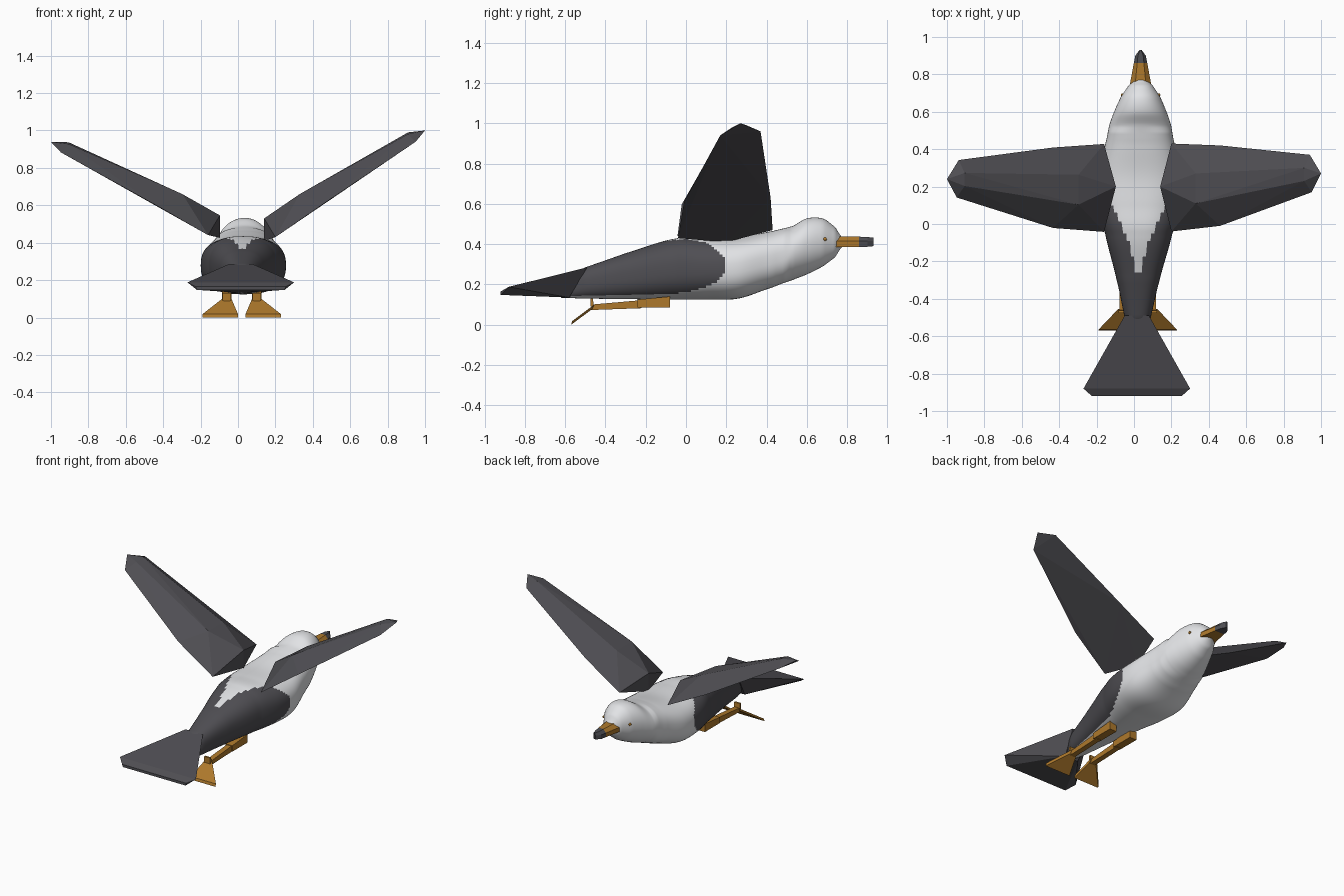
import bpy, bmesh, math
from mathutils import Vector

if "Cube" in bpy.data.objects:
    bpy.data.objects.remove(bpy.data.objects["Cube"])


def material(name, rgb):
    m = bpy.data.materials.new(name)
    m.diffuse_color = (*rgb, 1)
    m.use_nodes = True
    m.node_tree.nodes["Principled BSDF"].inputs["Base Color"].default_value = m.diffuse_color
    return m


WHITE = material("white_feathers", (0.76, 0.77, 0.79))
GREY = material("dark_grey_feathers", (0.078, 0.076, 0.086))
ORANGE = material("orange_skin", (0.42, 0.19, 0.025))
TIP = material("beak_tip_grey", (0.075, 0.075, 0.085))


def finish(name, bm, *mats):
    bmesh.ops.recalc_face_normals(bm, faces=bm.faces[:])
    me = bpy.data.meshes.new(name)
    bm.to_mesh(me)
    bm.free()
    for m in mats:
        me.materials.append(m)
    ob = bpy.data.objects.new(name, me)
    bpy.context.collection.objects.link(ob)
    return ob


def hull(name, pts, mat):
    """Faceted convex solid around a few corner points."""
    bm = bmesh.new()
    for p in pts:
        bm.verts.new(p)
    res = bmesh.ops.convex_hull(bm, input=bm.verts[:])
    loose = [v for v in bm.verts if not v.link_faces]
    bmesh.ops.delete(bm, geom=loose, context='VERTS')
    return finish(name, bm, mat)


def loft(bm, rings):
    rows = [[bm.verts.new(p) for p in r] for r in rings]
    n = len(rows[0])
    for a, b in zip(rows, rows[1:]):
        for i in range(n):
            bm.faces.new((a[i], a[(i + 1) % n], b[(i + 1) % n], b[i]))
    bm.faces.new(rows[0])
    bm.faces.new(rows[-1])


def catmull(a, b, c, d, t):
    return 0.5 * (2 * b + (c - a) * t + (2 * a - 5 * b + 4 * c - d) * t * t
                  + (3 * b - a - 3 * c + d) * t ** 3)


def centre(y):
    return 0.018 + 0.018 * (y + 0.62) / 1.39


# Body and head: y, underside z, top z, half width
SECTIONS = [(-.62, .133, .22, .025), (-.5, .13, .285, .07), (-.3, .127, .355, .115),
            (-.05, .125, .428, .18), (.1, .125, .432, .22), (.26, .13, .435, .225),
            (.43, .185, .465, .185), (.53, .222, .49, .165), (.6, .25, .528, .14),
            (.68, .29, .527, .105), (.74, .335, .485, .065), (.775, .385, .435, .03)]
rings = []
for i in range(len(SECTIONS) - 1):
    q = [Vector(SECTIONS[min(max(i + k, 0), len(SECTIONS) - 1)]) for k in (-1, 0, 1, 2)]
    steps = 12 if i < 6 else 6
    for s in range(steps + (i == len(SECTIONS) - 2)):
        t = s / steps
        _, lo, hi, w = catmull(*q, t)
        y = q[1][0] * (1 - t) + q[2][0] * t
        e = 2 / (2.5 if y < 0.5 else 2.1)
        ring = []
        for k in range(64):
            a = math.tau * k / 64
            c, sn = math.cos(a), math.sin(a)
            ring.append((centre(y) + w * math.copysign(abs(c) ** e, c), y,
                         (lo + hi) / 2 + (hi - lo) / 2 * math.copysign(abs(sn) ** e, sn)))
        rings.append(ring)
bm = bmesh.new()
loft(bm, rings)


def is_grey(p):
    """Folded back feathers: rounded side patches that meet behind the back."""
    x, y, z = abs(p.x - centre(p.y)), p.y, p.z
    if z > 0.285:
        strip = 0.05 + (y + 0.1) * 0.47 if y > -0.1 else max(0, (y + 0.3) * 0.25)
        if x < strip:
            return False
    if y < -0.1:
        return z > 0.155 + (y + 0.1) * 0.03
    r = 0.16 if z > 0.285 else 0.13
    return ((y + 0.1) / 0.3) ** 2 + ((z - 0.285) / r) ** 2 < 1


for f in bm.faces:
    f.material_index = int(is_grey(f.calc_center_median()))
body = finish("body", bm, WHITE, GREY)
bpy.context.view_layer.objects.active = body
body.select_set(True)
bpy.ops.object.shade_smooth_by_angle(angle=math.radians(35))

# Wings: flat underside outline, raised ridge on top
WING = [(.14, .2, .41), (.2, .43, .47), (.2, -.04, .43), (.46, .42, .63), (.46, -.01, .61),
        (.94, .37, .96), (.95, .17, .94), (1, .27, 1),
        (.14, .2, .53), (.33, .27, .66), (.33, .11, .66), (.91, .3, .99), (.91, .23, .98)]
hull("right_wing", WING, GREY)
# The left wing is held a little lower
hull("left_wing", [(.05 - 1.05 * x, y - .035 * (x - .14), z - .09 * (x - .32)) for x, y, z in WING], GREY)

# Fanned tail
tail = []
for s in (-1, 1):
    tail += [(.015 + s * w, y, z) for w, y, z in
             ((.065, -.49, .285), (.05, -.58, .135), (.285, -.88, .188),
              (.24, -.92, .165), (.235, -.92, .148))]
hull("tail", tail, GREY)

# Beak with a dark tip
bm = bmesh.new()
loft(bm, [[(.035 + sx * w, y, z) for sx, z in ((-1, lo), (1, lo), (1, mid), (.5, hi), (-.5, hi), (-1, mid))]
          for y, w, lo, mid, hi in ((.73, .06, .385, .415, .44), (.86, .036, .387, .415, .437),
                                    (.9, .028, .387, .415, .435), (.93, .006, .39, .415, .433))])
for f in bm.faces:
    f.material_index = int(f.calc_center_median().y > .862)
finish("beak", bm, ORANGE, TIP)

# Legs trailing backwards, webbed feet and eyes
for side, s in (("left", -1), ("right", 1)):
    def at(x, y, z):
        return (.02 + s * x, y, z)

    def bar(name, w, profile):
        hull(f"{side}_{name}", [at(.08 + k * w, y, z) for k in (-1, 1) for y, z in profile], ORANGE)

    bar("thigh", .026, ((-.08, .085), (-.08, .14), (-.24, .085), (-.24, .125)))
    bar("shank", .018, ((-.22, .082), (-.22, .122), (-.47, .073), (-.47, .1)))
    bar("hind_toe", .022, ((-.458, .09), (-.475, .09), (-.462, .13), (-.475, .13)))
    hull(f"{side}_foot", [at(*p) for p in
                          ((.055, -.455, .1), (.105, -.455, .1), (.055, -.465, .078), (.105, -.465, .078),
                           (.02, -.565, .018), (.21, -.565, .018), (.02, -.57, 0), (.21, -.57, 0))], ORANGE)
    bpy.ops.mesh.primitive_uv_sphere_add(segments=12, ring_count=8, radius=.009,
                                         location=(centre(.69) + s * .097, .69, .425))
    eye = bpy.context.object
    eye.name = f"{side}_eye"
    eye.data.materials.append(ORANGE)
